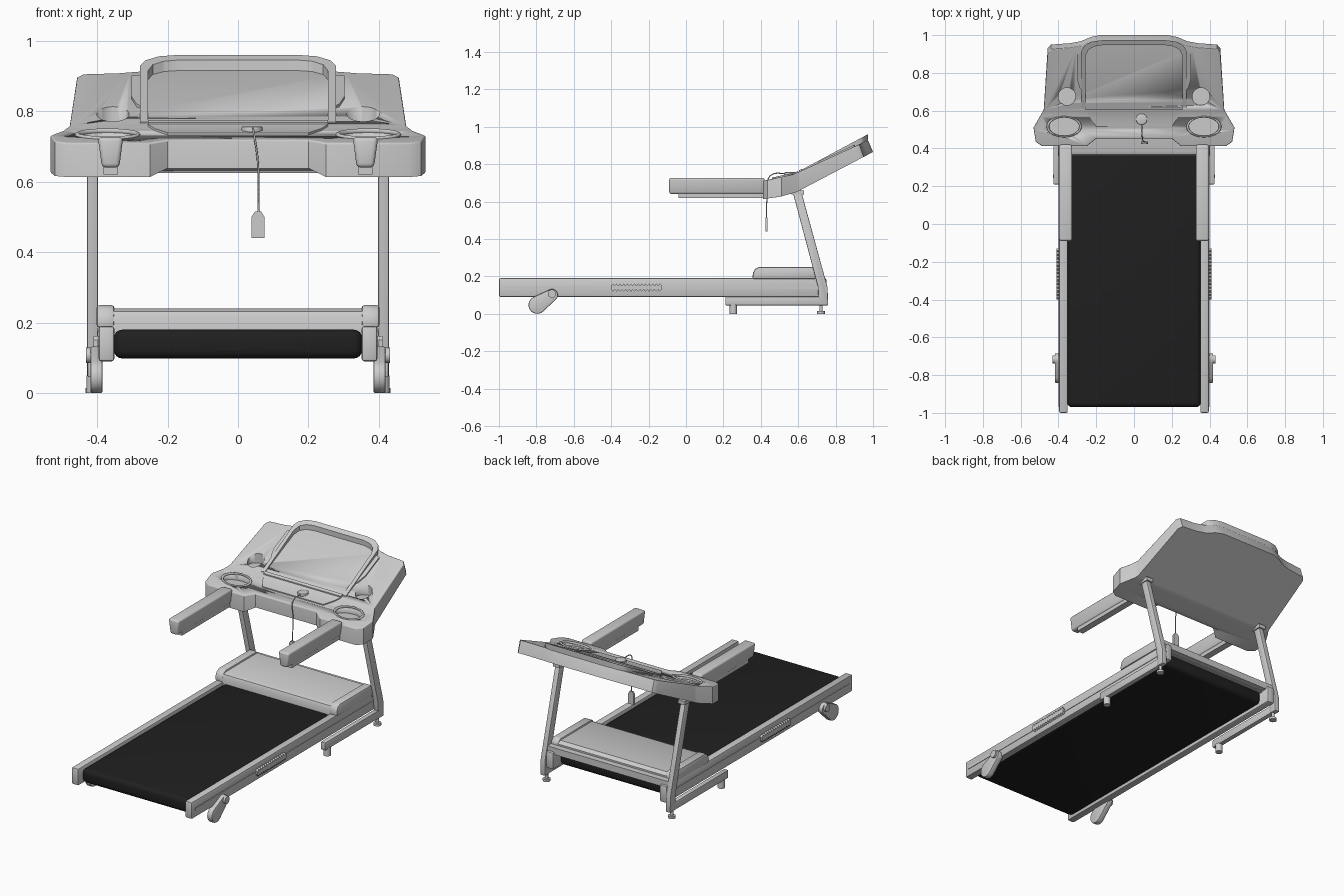
import bpy, bmesh, math
from mathutils import Vector
from mathutils.geometry import convex_hull_2d

if "Cube" in bpy.data.objects:
    bpy.data.objects.remove(bpy.data.objects["Cube"])


def material(name, v):
    m = bpy.data.materials.new(name)
    m.diffuse_color = (v, v, v, 1)
    m.use_nodes = True
    m.node_tree.nodes["Principled BSDF"].inputs["Base Color"].default_value = m.diffuse_color
    return m


GREY = material("light grey", 0.6)
BLACK = material("belt black", 0.014)


def finish(bm, name, mat=GREY, mirror=False):
    bmesh.ops.recalc_face_normals(bm, faces=bm.faces)
    me = bpy.data.meshes.new(name)
    bm.to_mesh(me)
    bm.free()
    ob = bpy.data.objects.new(name, me)
    bpy.context.collection.objects.link(ob)
    me.materials.append(mat)
    bpy.ops.object.select_all(action='DESELECT')
    bpy.context.view_layer.objects.active = ob
    ob.select_set(True)
    bpy.ops.object.shade_smooth_by_angle(angle=math.radians(35))
    if mirror:
        ob.modifiers.new("Mirror", 'MIRROR')
    return ob


def extrude(pts, d0, d1, axis):
    """Solid from a 2D outline, extruded along x, y or z."""
    place = {'x': lambda a, b: (d0, a, b), 'y': lambda a, b: (a, d0, b), 'z': lambda a, b: (a, b, d0)}[axis]
    bm = bmesh.new()
    f = bm.faces.new([bm.verts.new(place(*p)) for p in pts])
    r = bmesh.ops.extrude_face_region(bm, geom=[f], use_keep_orig=True)
    vec = Vector([(d1 - d0) * (axis == a) for a in 'xyz'])
    bmesh.ops.translate(bm, verts=[v for v in r['geom'] if isinstance(v, bmesh.types.BMVert)], vec=vec)
    bmesh.ops.recalc_face_normals(bm, faces=bm.faces)
    return bm


def prism(name, pts, d0, d1, axis='x', bevel=0, mat=GREY, mirror=False, seg=2):
    bm = extrude(pts, d0, d1, axis)
    if bevel:
        sharp = [e for e in bm.edges if e.calc_face_angle(0) > 0.6]
        bmesh.ops.bevel(bm, geom=sharp, offset=bevel, segments=seg, profile=0.5, affect='EDGES', clamp_overlap=True)
    return finish(bm, name, mat, mirror)


def box(name, x, y, z, **kw):
    return prism(name, [(y[0], z[0]), (y[1], z[0]), (y[1], z[1]), (y[0], z[1])], x[0], x[1], **kw)


def circle(cx, cy, rx, ry=None, n=28):
    return [(cx + rx * math.cos(2 * math.pi * i / n), cy + (ry or rx) * math.sin(2 * math.pi * i / n))
            for i in range(n)]


def both(half):
    """Mirror a half outline (x >= 0) into a closed symmetric one."""
    return half + [(-x, y) for x, y in reversed(half)]


# ---- running deck
box("side_rail", (0.351, 0.396), (-1, 0.75), (0.09, 0.19), bevel=0.008, mirror=True)
box("rail_trim", (0.39, 0.399), (-0.97, 0.70), (0.133, 0.147), mirror=True)
box("belt", (-0.353, 0.353), (-0.97, 0.69), (0.098, 0.18), bevel=0.025, mat=BLACK, seg=4)
teeth = 14
top_edge = [(-0.4 + 0.27 * i / (2 * teeth), 0.162 if i % 2 else 0.15) for i in range(2 * teeth + 1)]
prism("rail_grip", top_edge + [(y, 0.28 - z) for y, z in reversed(top_edge)], 0.39, 0.41, mirror=True)

# ---- motor hood with end caps
prism("motor_hood", [(0.36, 0.17), (0.36, 0.215), (0.368, 0.232), (0.385, 0.24), (0.68, 0.24), (0.70, 0.225), (0.70, 0.17)],
      -0.36, 0.36)
prism("hood_cap", [(0.355, 0.185), (0.358, 0.22), (0.37, 0.24), (0.39, 0.25), (0.68, 0.25), (0.70, 0.23), (0.70, 0.185)],
      0.35, 0.402, bevel=0.01, mirror=True)
box("rear_crossbar", (-0.40, 0.40), (0.69, 0.735), (0.175, 0.215))

# ---- frame and feet
prism("upright", [(0.705, 0.145), (0.71, 0.045), (0.76, 0.045), (0.757, 0.14), (0.612, 0.67), (0.568, 0.66)],
      0.397, 0.428, bevel=0.004, mirror=True)
box("upright_bracket", (0.39, 0.433), (0.565, 0.63), (0.638, 0.66), mirror=True)
box("base_bar", (0.398, 0.427), (0.21, 0.755), (0.045, 0.092), bevel=0.004, mirror=True)
prism("front_foot", circle(0.41, 0.253, 0.02), 0, 0.05, 'z', mirror=True)
prism("rear_foot_stem", circle(0.412, 0.722, 0.009), 0, 0.05, 'z', mirror=True)
prism("rear_foot_pad", circle(0.412, 0.722, 0.021), 0, 0.014, 'z', mirror=True)

# ---- tilting transport wheels
pts = circle(-0.795, 0.047, 0.047) + circle(-0.717, 0.1, 0.032)
prism("rear_wheel", [pts[i] for i in convex_hull_2d([Vector(p) for p in pts])], 0.384, 0.419, bevel=0.006, mirror=True)
prism("wheel_pivot", circle(-0.717, 0.107, 0.022), 0.41, 0.431, mirror=True)

# ---- handlebars
prism("handlebar", [(0.337, 0.64), (0.386, 0.64), (0.398, 0.727), (0.326, 0.727)], -0.09, 0.42, 'y',
      bevel=0.012, mirror=True, seg=3)
box("handlebar_core", (0.341, 0.382), (-0.04, 0.44), (0.62, 0.65), mirror=True)


# ---- console: plan outlines draped over a bent profile
def interp(table, y):
    for (a, za), (b, zb) in zip(table, table[1:]):
        if y <= b:
            break
    return za + (zb - za) * (y - a) / (b - a)


def top(y):
    return interp([(0.41, 0.71), (0.57, 0.745), (0.963, 0.912), (1.0, 0.928)], y)


def bottom(x, y):
    z = interp([(0.41, 0.613), (0.5, 0.625), (0.59, 0.65), (1.0, 0.865)], y)
    return max(z, 0.638) if abs(x) < 0.21 else z


def draped(name, pts, lo, hi, bevel=0, surface=True, mirror=False):
    bm = extrude(pts, 0, 1, 'z')
    for y in (0.5, 0.57, 0.59, 0.963):
        bmesh.ops.bisect_plane(bm, geom=bm.verts[:] + bm.edges[:] + bm.faces[:], plane_co=(0, y, 0), plane_no=(0, 1, 0))
    bm.normal_update()
    rim = [e for e in bm.edges if all(v.co.z > 0.5 for v in e.verts) and any(abs(f.normal.z) < 0.5 for f in e.link_faces)]
    for v in bm.verts:
        x, y, t = v.co
        v.co.z = lo(x, y) + t * (hi(y) - lo(x, y))
        v.co.y = y - (1 if surface else t) * 0.027 * max(0, (y - 0.59) / 0.41)
    bm.normal_update()
    if bevel:
        bmesh.ops.bevel(bm, geom=rim, offset=bevel, segments=4, profile=0.5, affect='EDGES', clamp_overlap=True)
    bmesh.ops.triangulate(bm, faces=bm.faces)
    return finish(bm, name, GREY, mirror)


console = draped("console", both([(0.2, 0.452), (0.25, 0.412), (0.485, 0.412), (0.52, 0.435), (0.532, 0.51), (0.478, 0.605),
                                  (0.457, 0.93), (0.44, 0.95), (0.34, 0.957), (0.28, 0.968), (0.23, 0.99), (0.18, 1.0)]),
                 bottom, top, bevel=0.02, surface=False)

# pockets cut into the console
for s in (-1, 1):
    for outline, floor in ((circle(s * 0.37, 0.515, 0.082, 0.05), 0.705), (circle(s * 0.355, 0.675, 0.046), 0.755)):
        cutter = prism("cutter", outline, floor, 1.0, 'z')
        cutter.hide_render = True
        mod = console.modifiers.new("Pocket", 'BOOLEAN')
        mod.operation, mod.solver, mod.object = 'DIFFERENCE', 'EXACT', cutter
        bpy.context.view_layer.objects.active = console
        bpy.ops.object.modifier_apply(modifier=mod.name)
        bpy.data.objects.remove(cutter)
    bpy.ops.mesh.primitive_torus_add(location=(s * 0.37, 0.515, 0.733), rotation=(0.215, 0, 0), major_segments=36,
                                     minor_segments=8, major_radius=0.086, minor_radius=0.007)
    ring = bpy.context.object
    ring.name = "tray_rim"
    ring.scale = (1, 0.62, 1)
    ring.data.materials.append(GREY)
    bpy.ops.object.shade_smooth()

# raised screen surround, growing toward the top
outer = [(0.278, 0.62), (0.278, 0.94), (0.262, 0.97), (0.225, 0.992), (0.17, 1.0)]
inner = [(0.165, 0.972), (0.21, 0.965), (0.242, 0.945), (0.256, 0.91), (0.256, 0.62)]
draped("screen_surround", outer[::1] + [(-x, y) for x, y in reversed(outer)] +
       [(-x, y) for x, y in reversed(inner)] + inner,
       lambda x, y: top(y) - 0.02, lambda y: top(y) + 0.004 + 0.028 * (y - 0.62) / 0.38)
draped("screen_ledge", both([(0.256, 0.605), (0.256, 0.622)]), lambda x, y: top(y) - 0.01, lambda y: top(y) + 0.008)
draped("key_panel", both([(0.2, 0.515), (0.256, 0.6)]), lambda x, y: top(y) - 0.01, lambda y: top(y) + 0.006)
draped("side_vent", [(0.27, 0.71), (0.288, 0.73), (0.302, 0.78), (0.302, 0.92), (0.27, 0.925)],
       lambda x, y: top(y) - 0.01, lambda y: top(y) + 0.008, mirror=True)

# ---- safety key, cord and clip
prism("safety_key", circle(0.04, 0.555, 0.03), 0.735, 0.757, 'z', bevel=0.004)
cu = bpy.data.curves.new("safety_cord", 'CURVE')
cu.dimensions, cu.bevel_depth, cu.bevel_resolution = '3D', 0.0028, 2
sp = cu.splines.new('BEZIER')
path = [(0.042, 0.54, 0.752), (0.045, 0.45, 0.737), (0.056, 0.436, 0.66), (0.058, 0.43, 0.505)]
sp.bezier_points.add(len(path) - 1)
for bp, co in zip(sp.bezier_points, path):
    bp.co, bp.handle_left_type, bp.handle_right_type = co, 'AUTO', 'AUTO'
cu.materials.append(GREY)
bpy.context.collection.objects.link(bpy.data.objects.new("safety_cord", cu))
prism("cord_clip", [(0.038, 0.44), (0.075, 0.44), (0.075, 0.5), (0.066, 0.515), (0.048, 0.515), (0.038, 0.5)],
      0.424, 0.437, 'y')
